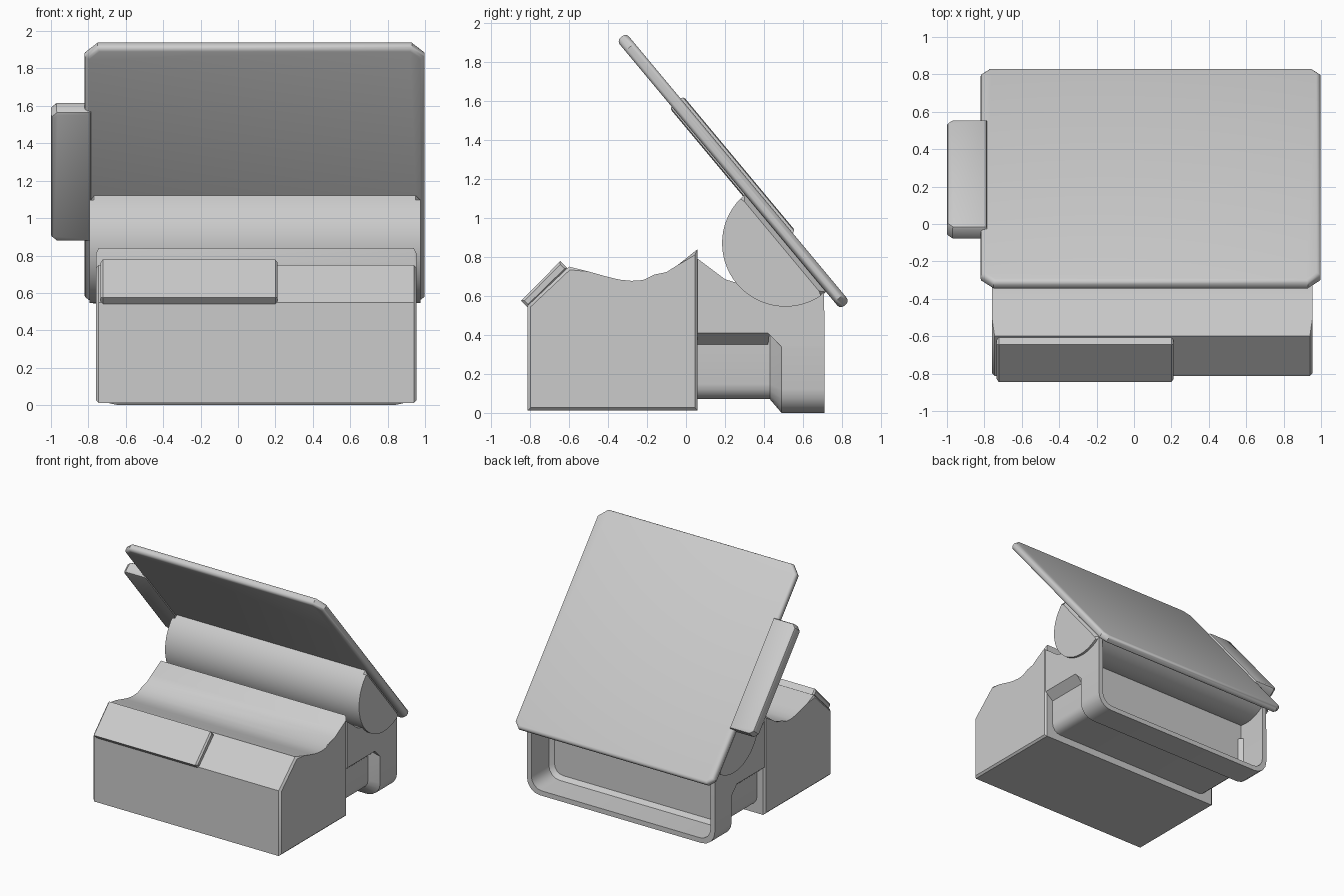
import bpy, bmesh, math
from mathutils import Vector

cube = bpy.data.objects.get("Cube")
if cube:
    bpy.data.objects.remove(cube, do_unlink=True)

grey = bpy.data.materials.new("light_grey_plastic")
grey.use_nodes = True
COLOUR = (0.6, 0.6, 0.6, 1)
grey.diffuse_color = COLOUR
grey.node_tree.nodes["Principled BSDF"].inputs["Base Color"].default_value = COLOUR

LEFT, RIGHT = -0.76, 0.955           # body sides
HINGE = Vector((0, 0.51, 0.87))      # centre of the hinge barrel
DOWN = Vector((0, 0.64, -0.768))     # down the slope of the screen
BACK = Vector((0, 0.768, 0.64))      # out of the rear of the screen


def finish(name, bm):
    bmesh.ops.recalc_face_normals(bm, faces=bm.faces)
    mesh = bpy.data.meshes.new(name)
    bm.to_mesh(mesh)
    bm.free()
    mesh.materials.append(grey)
    obj = bpy.data.objects.new(name, mesh)
    bpy.context.collection.objects.link(obj)
    bpy.ops.object.select_all(action='DESELECT')
    obj.select_set(True)
    bpy.context.view_layer.objects.active = obj
    bpy.ops.object.shade_smooth_by_angle(angle=math.radians(35))
    return obj


def solid(name, outline, sweep, bevel=0, segments=1):
    """Sweep a flat 3D outline and bevel the rims of both ends."""
    bm = bmesh.new()
    rings = [[bm.verts.new(Vector(p) + offset) for p in outline]
             for offset in (Vector(), Vector(sweep))]
    a, b = rings
    caps = [bm.faces.new(a), bm.faces.new(b)]
    for i in range(len(a)):
        j = (i + 1) % len(a)
        bm.faces.new((a[i], a[j], b[j], b[i]))
    if bevel:
        rims = list({e for f in caps for e in f.edges})
        bmesh.ops.bevel(bm, geom=rims, offset=bevel, segments=segments,
                        profile=0.5, affect='EDGES')
    return finish(name, bm)


def prism(name, profile, x0, x1, bevel=0, segments=1):
    return solid(name, [(x0, y, z) for y, z in profile], (x1 - x0, 0, 0), bevel, segments)


def tilted_plate(name, outline, v0, v1, bevel, segments):
    """Plate in the plane of the screen; outline is x and distance down the slope."""
    pts = [HINGE + Vector((x, 0, 0)) + DOWN * u + BACK * v0 for x, u in outline]
    return solid(name, pts, BACK * (v1 - v0), bevel, segments)


def arc(radius, start, end, steps):
    angles = [math.radians(start + (end - start) * i / steps) for i in range(steps + 1)]
    return [(HINGE.y + radius * math.cos(t), HINGE.z + radius * math.sin(t)) for t in angles]


# Front housing with a sloped nose and a scooped top
scoop = [(-0.60, 0.75), (-0.50, 0.725), (-0.40, 0.697), (-0.34, 0.683), (-0.28, 0.677),
         (-0.22, 0.681), (-0.16, 0.694), (-0.10, 0.722), (-0.04, 0.76), (0.06, 0.84)]
prism("front_housing", [(0.06, 0.012), (-0.812, 0.012), (-0.812, 0.55)] + scoop,
      LEFT, RIGHT, 0.015)

# Raised pad on the sloped nose
prism("nose_pad", [(-0.81, 0.54), (-0.845, 0.575), (-0.645, 0.778), (-0.605, 0.74)],
      -0.735, 0.212, 0.012)

# Upper body with the cradle under the hinge barrel
cradle = arc(0.315, 221, 259, 6)
prism("cradle_block", [(0.06, 0.41), (0.06, 0.79), (0.2, 0.685)] + cradle + [(0.45, 0.41)],
      LEFT, RIGHT)

# Side cheeks around the rear opening
cheek = [(0.42, 0.41), (0.49, 0.34), (0.71, 0.34)] + arc(0.315, 309, 245, 10)
for name, x in (("right_cheek", LEFT), ("left_cheek", RIGHT - 0.04)):
    prism(name, cheek, x, x + 0.04)

# Sloping underside above the cable recess
bm = bmesh.new()
for z, inset, y in ((0.41, 0, 0.43), (0.35, 0.07, 0.42)):
    for px in (LEFT + inset, RIGHT - inset):
        for py in (0.06, y):
            bm.verts.new((px, py, z))
bmesh.ops.convex_hull(bm, input=bm.verts)
finish("recess_ceiling", bm)


# Rear shell: U-shaped sections from the narrow neck to the rim and into the cavity
def u_section(y, inset, top=0.42, steps=4):
    radius = 0.12 - inset * 0.6
    x0, x1, z0 = LEFT + inset, RIGHT - inset, inset
    pts = [(x0, y, top)]
    for cx, start in ((x0 + radius, 180), (x1 - radius, 270)):
        for i in range(steps + 1):
            t = math.radians(start + 90 * i / steps)
            pts.append((cx + radius * math.cos(t), y, z0 + radius + radius * math.sin(t)))
    return pts + [(x1, y, top)]


bm = bmesh.new()
stations = ((0.06, 0.07), (0.43, 0.07), (0.49, 0), (0.71, 0),
            (0.71, 0.04), (0.48, 0.04), (0.45, 0.07))
rings = [[bm.verts.new(p) for p in u_section(y, inset)] for y, inset in stations]
for a, b in zip(rings, rings[1:]):
    for i in range(len(a) - 1):
        bm.faces.new((a[i], a[i + 1], b[i + 1], b[i]))
bm.faces.new(rings[-1])
finish("rear_shell", bm)

# Half-round hinge barrel, flat side against the screen
barrel = arc(0.325, 129.8, 309.8, 32)
prism("hinge_barrel", barrel, -0.795, 0.975, 0.025)

# Tilted screen with clipped corners
x0, x1, u0, u1, cut = -0.82, 0.998, -1.352, 0.44, 0.068
screen = [(x0 + cut, u0), (x1 - cut, u0), (x1, u0 + cut), (x1, u1 - cut * 0.7),
          (x1 - cut * 0.7, u1), (x0 + cut * 0.7, u1), (x0, u1 - cut * 0.7), (x0, u0 + cut)]
tilted_plate("screen", screen, 0, 0.062, 0.024, 3)

# Card reader on the edge of the screen
reader = [(-0.785, -0.915), (-0.97, -0.915), (-1.0, -0.885),
          (-1.0, -0.045), (-0.97, -0.015), (-0.785, -0.015)]
tilted_plate("card_reader", reader, -0.013, 0.08, 0.018, 2)
